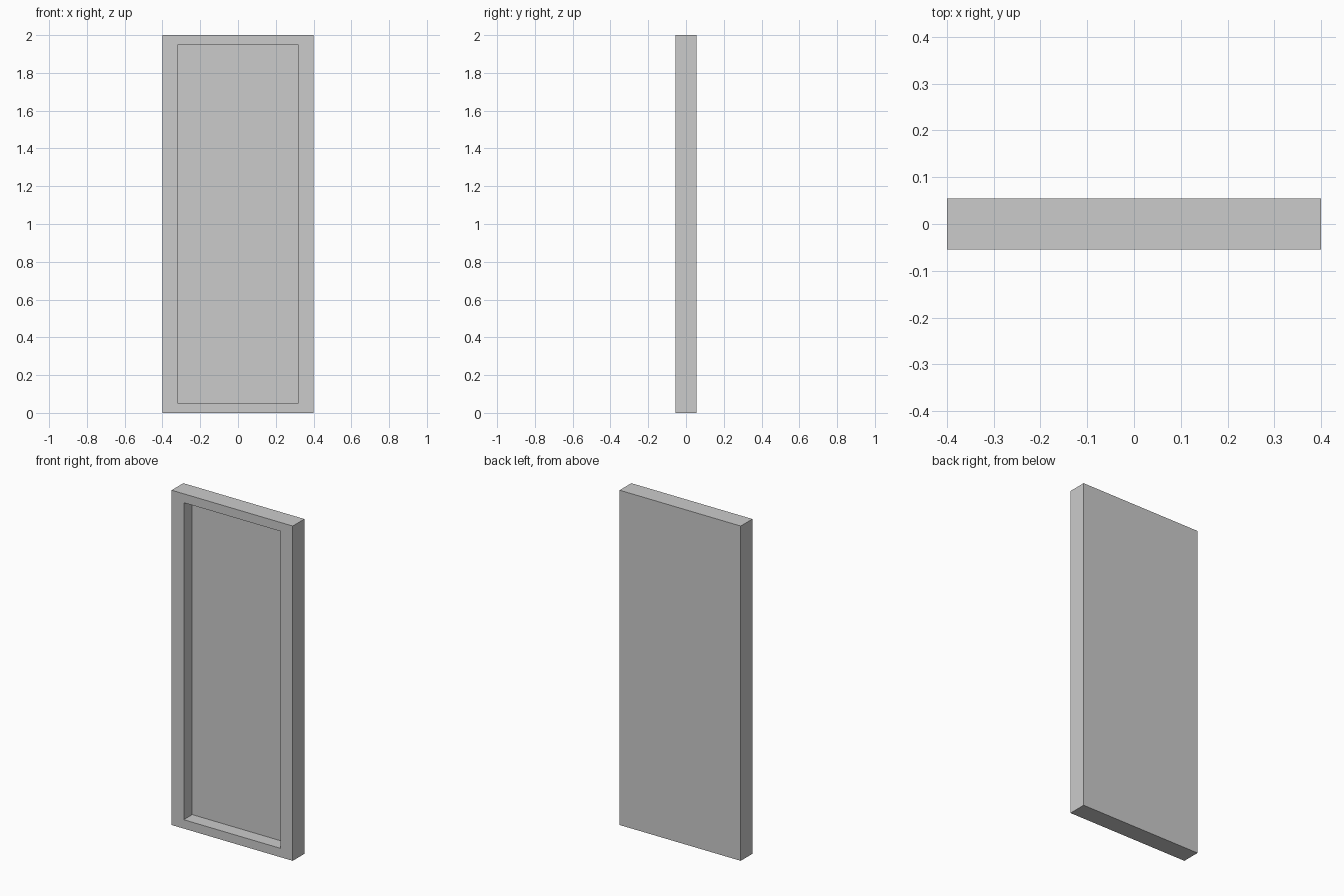
import bpy, bmesh
from mathutils import Vector

if "Cube" in bpy.data.objects:
    bpy.data.objects.remove(bpy.data.objects["Cube"])

WIDTH, THICK, HEIGHT = 0.80, 0.11, 2.0
SIDE, RAIL, DEPTH = 0.08, 0.075, 0.08   # border widths and recess depth

# solid slab standing on the ground
bm = bmesh.new()
bmesh.ops.create_cube(bm, size=1)
bmesh.ops.scale(bm, vec=(WIDTH, THICK, HEIGHT), verts=bm.verts)
bmesh.ops.translate(bm, vec=(0, 0, HEIGHT / 2), verts=bm.verts)

# border around the front face
bm.normal_update()
front = min(bm.faces, key=lambda f: f.normal.y)
bmesh.ops.inset_region(bm, faces=[front], thickness=RAIL)
for v in front.verts:
    v.co.x = (WIDTH / 2 - SIDE) * (1 if v.co.x > 0 else -1)

# recessed panel pushed in from the border
new = bmesh.ops.extrude_discrete_faces(bm, faces=[front])["faces"]
for v in new[0].verts:
    v.co += Vector((0, DEPTH, 0))
bmesh.ops.recalc_face_normals(bm, faces=bm.faces)

mesh = bpy.data.meshes.new("recessed_panel")
bm.to_mesh(mesh)
bm.free()
panel = bpy.data.objects.new("recessed_panel", mesh)
bpy.context.collection.objects.link(panel)
